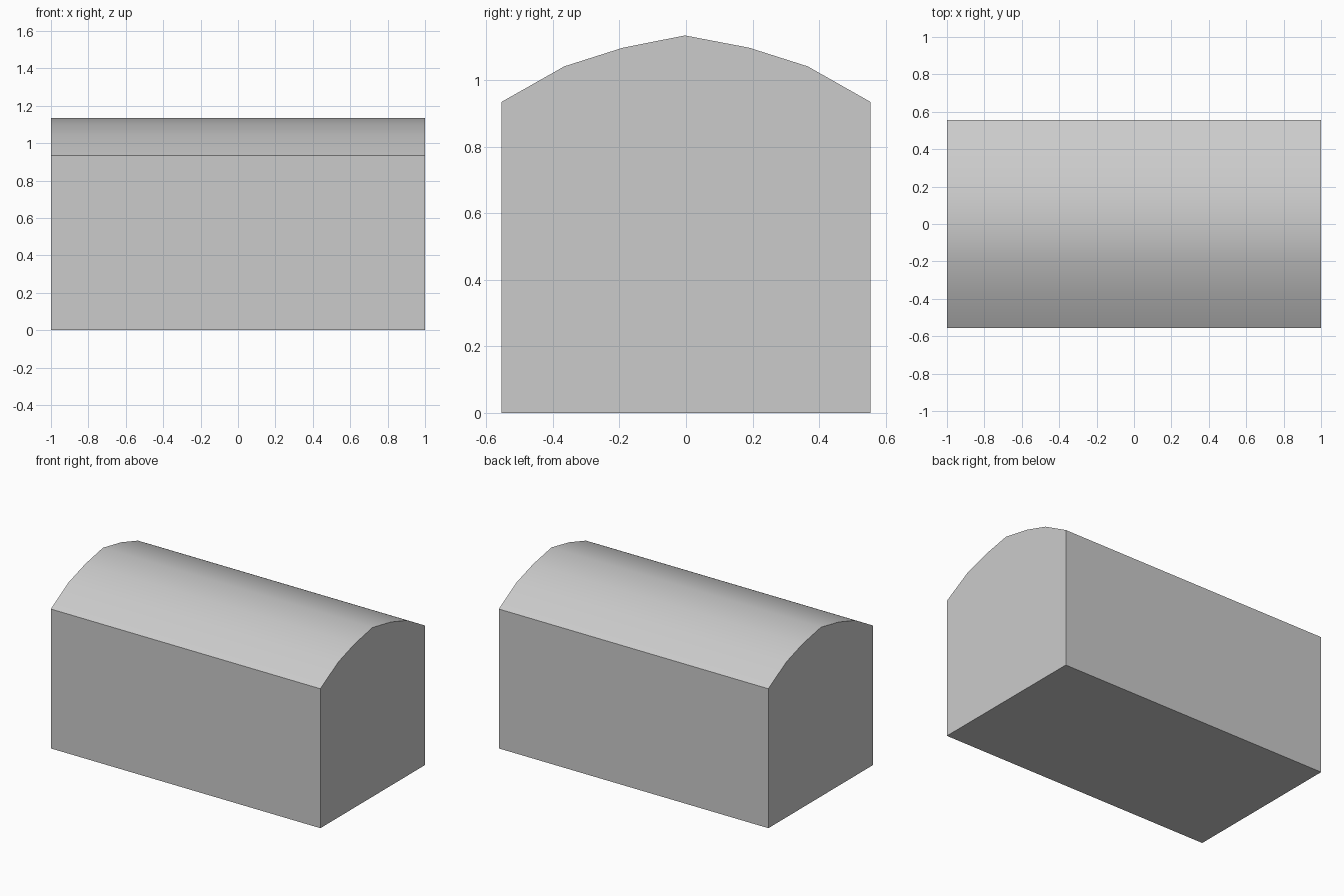
import bpy, bmesh, math

if "Cube" in bpy.data.objects:
    bpy.data.objects.remove(bpy.data.objects["Cube"])

HALF_LEN, HALF_W, SEAM, EAVE = 1.0, 0.555, 0.80, 0.935


def extrude_profile(name, points):
    """Sweep a closed (y, z) outline along the length of the chest."""
    bm = bmesh.new()
    face = bm.faces.new([bm.verts.new((-HALF_LEN, y, z)) for y, z in points])
    swept = bmesh.ops.extrude_face_region(bm, geom=[face])["geom"]
    verts = [g for g in swept if isinstance(g, bmesh.types.BMVert)]
    bmesh.ops.translate(bm, verts=verts, vec=(2 * HALF_LEN, 0, 0))
    bmesh.ops.recalc_face_normals(bm, faces=bm.faces)
    mesh = bpy.data.meshes.new(name)
    bm.to_mesh(mesh)
    bm.free()
    obj = bpy.data.objects.new(name, mesh)
    bpy.context.collection.objects.link(obj)
    return obj


# Chest body: plain box up to the seam
extrude_profile("chest_body", [(-HALF_W, 0), (HALF_W, 0),
                               (HALF_W, SEAM), (-HALF_W, SEAM)])

# Lid: straight rim and a faceted arch, mirrored about the ridge
half = [(HALF_W, SEAM), (HALF_W, EAVE), (0.366, 1.042), (0.19, 1.098)]
lid = extrude_profile("chest_lid", half + [(-0.003, 1.135)]
                      + [(-y, z) for y, z in reversed(half)])

# Smooth arch with sharp eaves and ends
bpy.ops.object.select_all(action='DESELECT')
bpy.context.view_layer.objects.active = lid
lid.select_set(True)
bpy.ops.object.shade_smooth_by_angle(angle=math.radians(35))
